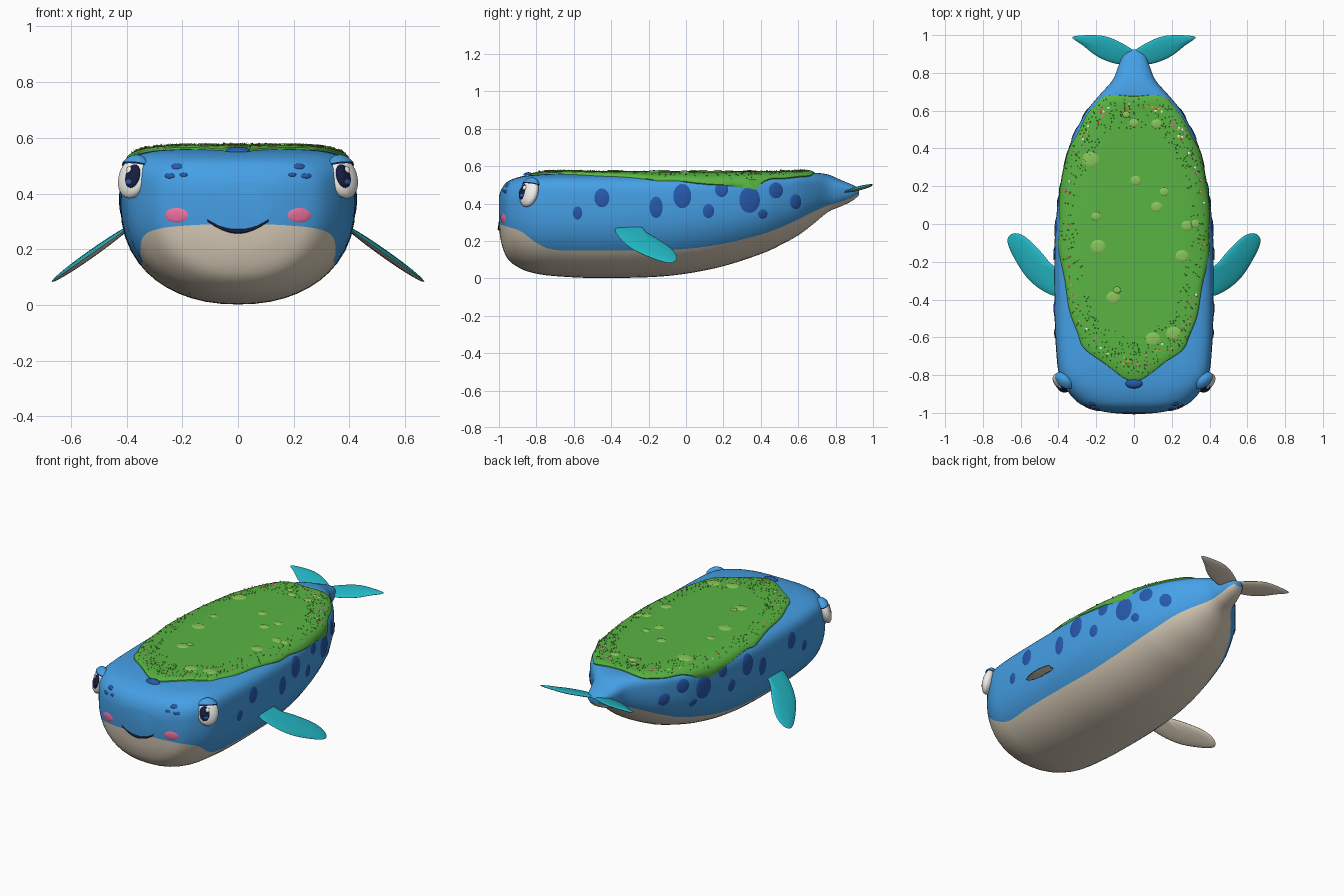
import bpy, bmesh, math, random
from mathutils import Vector, Matrix
from mathutils.bvhtree import BVHTree

if "Cube" in bpy.data.objects:
    bpy.data.objects.remove(bpy.data.objects["Cube"])

random.seed(4)


def material(name, r, g, b):
    m = bpy.data.materials.new(name)
    m.diffuse_color = (r, g, b, 1)
    m.use_nodes = True
    m.node_tree.nodes["Principled BSDF"].inputs["Base Color"].default_value = m.diffuse_color
    return m


BLUE = material("blue", .06, .35, .79)
DARK = material("dark_blue", .02, .1, .42)
CREAM = material("cream", .72, .63, .5)
TEAL = material("teal", .017, .47, .55)
GREEN = material("green", .1, .46, .055)
LIME = material("light_green", .25, .56, .1)
PINK = material("pink", .86, .17, .35)
WHITE = material("white", .9, .88, .83)
NAVY = material("navy", .008, .012, .05)
ORANGE = material("orange", .9, .3, .05)
RED = material("red", .8, .05, .05)


def spline(pts, steps, closed=False):
    """Catmull-Rom through points of any dimension."""
    n, out = len(pts), []
    get = (lambda i: pts[i % n]) if closed else (lambda i: pts[max(0, min(n - 1, i))])
    for i in range(n if closed else n - 1):
        a, b, c, d = (get(i + k) for k in (-1, 0, 1, 2))
        for s in range(steps):
            t = s / steps
            out.append([.5 * (2 * q + (r - p) * t + (2 * p - 5 * q + 4 * r - w) * t * t
                              + (3 * q - p - 3 * r + w) * t ** 3) for p, q, r, w in zip(a, b, c, d)])
    return out if closed else out + [list(pts[-1])]


def build(name, verts, faces, mats, mirror=False, pick=None):
    me = bpy.data.meshes.new(name)
    me.from_pydata([tuple(v) for v in verts], [], faces)
    for m in mats:
        me.materials.append(m)
    for p in me.polygons:
        p.use_smooth = True
        if pick:
            p.material_index = pick(p.index)
    bm = bmesh.new()
    bm.from_mesh(me)
    bmesh.ops.recalc_face_normals(bm, faces=bm.faces)
    bm.to_mesh(me)
    bm.free()
    ob = bpy.data.objects.new(name, me)
    bpy.context.collection.objects.link(ob)
    if mirror:
        ob.modifiers.new("mirror", 'MIRROR').use_clip = False
    return ob


def ring_faces(rings, n, start=0):
    return [(start + r * n + j, start + r * n + (j + 1) % n, start + (r + 1) * n + (j + 1) % n,
             start + (r + 1) * n + j) for r in range(rings - 1) for j in range(n)]


# Body: lofted sections (y, half width, bottom, top, belly line)
stations = spline([
    (-1.0, .12, .27, .44, .29), (-.985, .2, .18, .48, .285), (-.95, .29, .10, .52, .275),
    (-.88, .355, .05, .545, .25), (-.8, .395, .025, .555, .19), (-.7, .41, .012, .56, .152),
    (-.5, .42, .002, .56, .15), (-.2, .422, .006, .56, .15), (0, .415, .025, .56, .157),
    (.2, .39, .065, .56, .185), (.4, .345, .13, .56, .235), (.5, .305, .175, .56, .27),
    (.6, .25, .23, .56, .315), (.68, .185, .29, .565, .355), (.76, .115, .355, .555, .39),
    (.83, .085, .385, .525, .41), (.89, .06, .415, .5, .435), (.925, .03, .445, .48, .455)], 5)
verts = []
for y, hw, zb, zt, belly in stations:
    zc = zb + .64 * (zt - zb)
    up = 5.5 - 2.5 * max(0, (-.8 - y) / .2) - 3.2 * min(1, max(0, (y - .58) / .2))
    cut = math.asin(min(1, ((zc - belly) / (zc - zb)) ** 1.1))
    angles = [-math.pi / 2 + (math.pi / 2 - cut) * i / 8 for i in range(8)]
    angles += [-cut + cut * i / 4 for i in range(4)] + [math.pi / 2 * i / 14 for i in range(15)]
    half = []
    for a in angles:
        e, h = (2 / 2.2, zc - zb) if a < 0 else (2 / up, zt - zc)
        half.append((hw * max(0, math.cos(a)) ** e,
                     y, zc + math.copysign(abs(math.sin(a)) ** e, a) * h))
    verts += half + [(-x, yy, z) for x, yy, z in half[25:0:-1]]
faces = ring_faces(len(stations), 52)
sides = len(faces)
faces += [tuple(range(52)), tuple(range(len(verts) - 52, len(verts)))]
build("body", verts, faces, [BLUE, CREAM], False,
      lambda i: int(i < sides and (i % 52 < 8 or i % 52 >= 44)))
body = BVHTree.FromPolygons(verts, faces)


def project(tree, p, d):
    hit, nor, _, _ = tree.ray_cast(p - d * 2, d)
    if hit is None:
        return None, None
    return hit, (-nor if nor.dot(d) > 0 else nor)


def patch(name, tree, c, d, ru, rv, mat, mirror=True, h=.004):
    """Low dome wrapped on a surface, seen as an ellipse along d."""
    c, d = Vector(c), Vector(d).normalized()
    u = d.cross(Vector((0, 1, 0)) if abs(d.z) > .9 else Vector((0, 0, 1))).normalized()
    v = u.cross(d)
    vs = []
    for s in (.02, .3, .6, .85, 1):
        for k in range(24):
            a = math.tau * k / 24
            p, n = project(tree, c + u * (ru * s * math.cos(a)) + v * (rv * s * math.sin(a)), d)
            if p is None:
                return
            vs.append(p + n * (.0015 + h * math.sqrt(1 - s * s)))
    build(name, vs, ring_faces(5, 24) + [tuple(range(24))], [mat], mirror)


# Dark spots on the sides and forehead
for i, (y, z, ry, rz) in enumerate([
        (-.58, .35, .025, .035), (-.45, .43, .04, .05), (-.16, .38, .035, .057),
        (-.02, .44, .048, .065), (.12, .36, .03, .038), (.19, .475, .035, .04),
        (.34, .42, .055, .07), (.41, .345, .025, .025), (.48, .47, .038, .042), (.585, .41, .03, .04)]):
    patch(f"side_spot_{i}", body, (0, y, z), (-1, 0, 0), ry, rz, DARK)
for i, (x, z, r) in enumerate([(.22, .497, .02), (.245, .463, .018), (.195, .467, .014)]):
    patch(f"forehead_spot_{i}", body, (x, 0, z), (0, 1, 0), r, r * .5, DARK)
patch("blowhole", body, (0, -.845, 0), (0, 0, -1), .045, .025, DARK, False, .015)
patch("cheek", body, (.22, 0, .322), (0, 1, 0), .042, .026, PINK)

# Smile: tapered tube on the face
cu = bpy.data.curves.new("smile", 'CURVE')
cu.dimensions, cu.bevel_depth, cu.bevel_resolution, cu.use_fill_caps = '3D', .008, 2, True
sp = cu.splines.new('POLY')
sp.points.add(24)
for i, pt in enumerate(sp.points):
    t = i / 12 - 1
    p, n = project(body, Vector((.11 * t, 0, .264 + .04 * t * t)), Vector((0, 1, 0)))
    pt.co, pt.radius = (*p, 1), 1.05 - .7 * abs(t)
cu.materials.append(NAVY)
bpy.context.collection.objects.link(bpy.data.objects.new("smile", cu))

# Eyes, in a local frame facing forward and outward
n = Vector((.62, -.72, .3)).normalized()
u = Vector((0, 0, 1)).cross(n).normalized()
v = n.cross(u)
loc, _ = project(body, Vector((.352, -.81, .445)), -n)
frame = Matrix.Translation(loc) @ Matrix((u, v, n)).transposed().to_4x4()


def ellipsoid(name, off, rad, mat, vmin=-9):
    bm = bmesh.new()
    bmesh.ops.create_uvsphere(bm, u_segments=32, v_segments=20, radius=1)
    if vmin > -9:
        bmesh.ops.bisect_plane(bm, geom=bm.verts[:] + bm.edges[:] + bm.faces[:],
                               plane_co=(0, vmin, 0), plane_no=(0, 1, 0), clear_inner=True)
    bm.verts.index_update()
    vs = [frame @ (Vector(off) + Vector([a * b for a, b in zip(w.co, rad)])) for w in bm.verts]
    build(name, vs, [[w.index for w in f.verts] for f in bm.faces], [mat], True)
    bm.free()


ellipsoid("eyeball", (0, 0, 0), (.062, .078, .035), WHITE)
ellipsoid("pupil", (-.016, -.002, .022), (.034, .046, .017), NAVY)
ellipsoid("iris_glow", (-.014, -.024, .032), (.016, .012, .0065), DARK)
ellipsoid("eye_glint", (-.004, .018, .036), (.012, .013, .005), WHITE)
ellipsoid("lash_line", (0, 0, 0), (.067, .083, .041), NAVY, .52)
ellipsoid("eyelid", (0, 0, 0), (.07, .086, .044), BLUE, .58)


# Fins and tail flukes: lens-shaped blades, teal above and cream below
def blade(name, outline, height, thick):
    o = spline(outline, 5, True)
    m = len(o)
    cx, cy = sum(p[0] for p in o) / m, sum(p[1] for p in o) / m
    vs = []
    for k in range(13):
        t = (k - 6) / 6
        s = max(.02, 1 - abs(t) ** 1.5)
        for p in o:
            x, y = cx + (p[0] - cx) * s, cy + (p[1] - cy) * s
            vs.append((x, y, height(x, y) + math.copysign(thick * math.sqrt(1 - s * s), t)))
    fs = ring_faces(13, m) + [tuple(range(m)), tuple(range(12 * m, 13 * m))]
    build(name, vs, fs, [CREAM, TEAL], True, lambda i: int(6 * m <= i < 12 * m or i == 12 * m + 1))


blade("side_fin", [(.40, -.375), (.48, -.355), (.57, -.28), (.645, -.16), (.67, -.085), (.64, -.05),
                   (.58, -.065), (.5, -.14), (.44, -.21), (.38, -.26)],
      lambda x, y: .265 - .7 * (x - .41), .017)
blade("tail_fluke", [(-.005, .91), (.06, .955), (.14, .99), (.22, 1.0), (.325, .99), (.27, .945),
                     (.2, .89), (.12, .855), (.05, .845), (-.005, .87)],
      lambda x, y: .465 + .25 * (y - .86), .012)

# Grass carpet on the back, hugging the body with a dropped rim
right = [(.06, -.81), (.15, -.74), (.25, -.67), (.3, -.58), (.35, -.4), (.39, -.15), (.395, 0),
         (.37, .3), (.325, .42), (.27, .53), (.205, .63), (.13, .68)]
edge = spline([(0, -.83)] + right + [(0, .675)] + [(-x, y) for x, y in right[::-1]], 5, True)
m = len(edge)
gv = []
for s, lift in [(.02, .014), (.2, .014), (.4, .014), (.6, .014), (.75, .014), (.87, .014),
                (.94, .014), (.98, .012), (1, .006), (1.005, -.006)]:
    for i, (x, y) in enumerate(edge):
        w = 1 + (.012 * math.sin(i * .9) if s > .9 else 0)
        p, nor = project(body, Vector((x * s * w, y * s, 0)), Vector((0, 0, -1)))
        gv.append(p + nor * lift if p else Vector((x * s, y * s, .53)))
gf = ring_faces(10, m) + [tuple(range(m))]
build("grass_carpet", gv, gf, [GREEN])
grass = BVHTree.FromPolygons(gv, gf)

# Light mossy clumps
for i, (x, y, r) in enumerate([
        (-.23, .34, .045), (.12, .53, .028), (0, .535, .026), (-.04, .58, .02), (.01, .23, .028),
        (.12, .09, .03), (.16, .17, .025), (-.2, .04, .025), (-.19, -.12, .04), (.255, -.17, .035),
        (.28, -.01, .03), (.325, .0, .025), (-.11, -.39, .036), (-.09, -.35, .02), (.1, -.61, .04),
        (.21, -.58, .04)]):
    patch(f"moss_clump_{i}", grass, (x, y, 0), (0, 0, -1), r, r * .9, LIME, False, .005)

# Tiny flowers scattered near the rim
for name, mat in (("red", RED), ("white", WHITE), ("pink", PINK), ("orange", ORANGE)):
    vs, fs = [], []
    for _ in range(20):
        x, y = random.choice(edge)
        s = random.uniform(.87, .95)
        p, _n = project(grass, Vector((x * s, y * s, 0)), Vector((0, 0, -1)))
        b = len(vs)
        vs += [p + Vector((.007 * math.cos(k * 1.0472), .007 * math.sin(k * 1.0472), .003))
               for k in range(6)] + [p + Vector((0, 0, .007)), p]
        for k in range(6):
            fs += [(b + k, b + (k + 1) % 6, b + 6), (b + (k + 1) % 6, b + k, b + 7)]
    build(f"{name}_flowers", vs, fs, [mat])

# Short grass blades
vs, fs = [], []
for _ in range(700):
    x, y = random.choice(edge)
    s = math.sqrt(random.uniform(.55, .97))
    p, _n = project(grass, Vector((x * s, y * s, 0)), Vector((0, 0, -1)))
    a = random.uniform(0, math.tau)
    d = Vector((math.cos(a), math.sin(a), 0)) * .003
    b = len(vs)
    vs += [p - d, p + d, p + Vector((d.y * 2, -d.x * 2, random.uniform(.004, .009)))]
    fs.append((b, b + 1, b + 2))
build("grass_blades", vs, fs, [GREEN])

# Smooth shading with crisp blade edges
for ob in bpy.context.collection.objects:
    if ob.type == 'MESH':
        ob.select_set(True)
        bpy.context.view_layer.objects.active = ob
bpy.ops.object.shade_smooth_by_angle(angle=math.radians(50))
